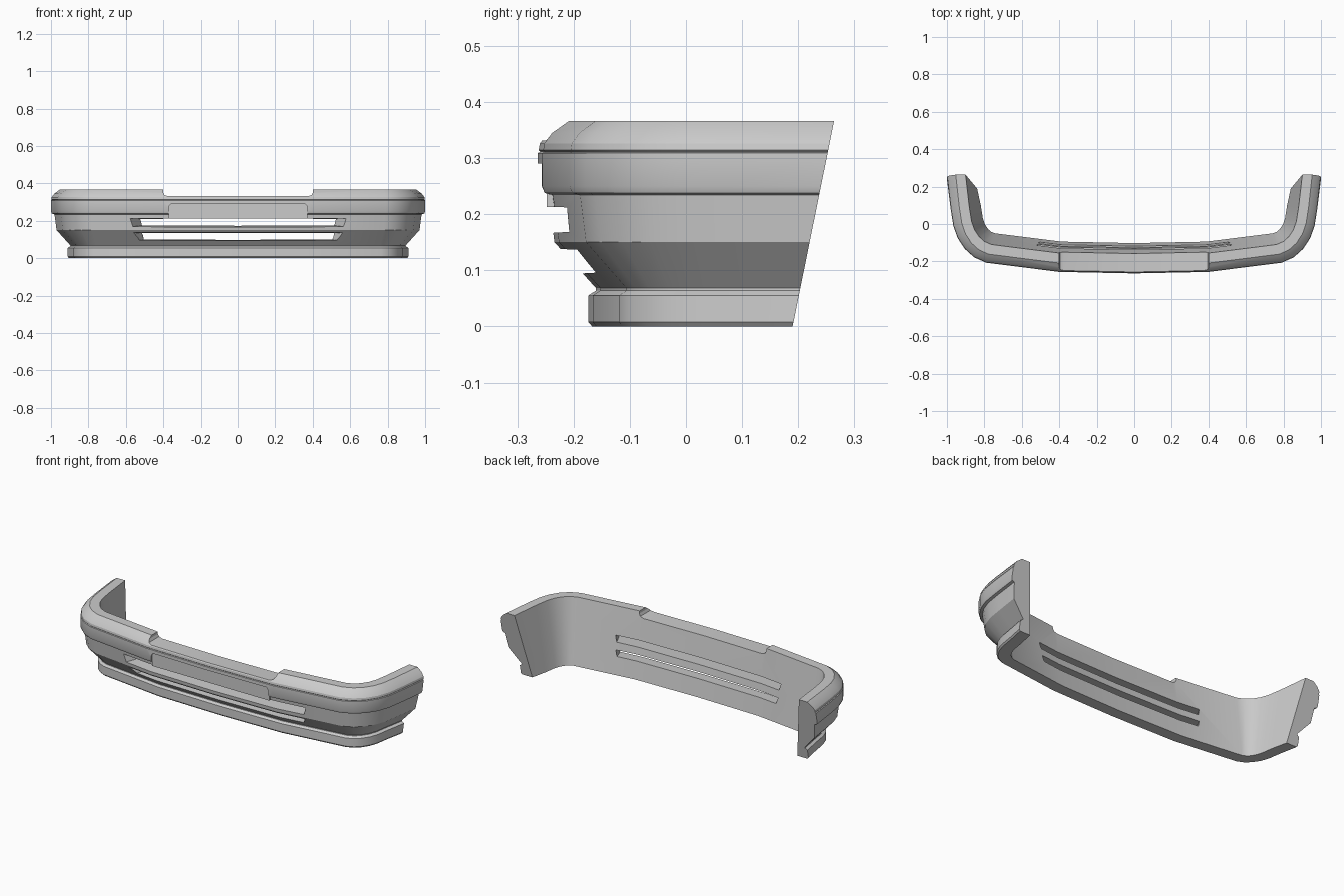
import bpy, bmesh
from mathutils import Vector

if "Cube" in bpy.data.objects:
    bpy.data.objects.remove(bpy.data.objects["Cube"])


def make_object(name, verts, faces):
    mesh = bpy.data.meshes.new(name)
    bm = bmesh.new()
    vs = [bm.verts.new(v) for v in verts]
    for f in faces:
        bm.faces.new([vs[i] for i in f])
    bmesh.ops.recalc_face_normals(bm, faces=bm.faces)
    bm.to_mesh(mesh)
    bm.free()
    ob = bpy.data.objects.new(name, mesh)
    bpy.context.collection.objects.link(ob)
    return ob


def loft(name, rings):
    n, m = len(rings[0]), len(rings)
    faces = [(i * n + j, i * n + (j + 1) % n, (i + 1) * n + (j + 1) % n, (i + 1) * n + j)
             for i in range(m - 1) for j in range(n)]
    faces += [tuple(range(n)), tuple(range((m - 1) * n, m * n))]
    return make_object(name, [v for r in rings for v in r], faces)


def prism(name, outline, y0, y1):
    return loft(name, [[(x, y, z) for x, z in outline] for y in (y0, y1)])


def apply_boolean(target, tool, operation='DIFFERENCE'):
    mod = target.modifiers.new(tool.name, 'BOOLEAN')
    mod.operation, mod.solver, mod.object = operation, 'EXACT', tool
    bpy.context.view_layer.objects.active = target
    bpy.ops.object.modifier_apply(modifier=mod.name)
    tool.hide_render = True
    bpy.data.objects.remove(tool, do_unlink=True)


# Bumper shell: section (inset, height) swept around the plan outline
half = [(0.4, -0.256), (0.79, -0.207), (0.855, -0.178), (0.905, -0.133), (0.943, -0.075),
        (0.966, -0.01), (0.98, 0.08), (1.0, 0.264)]
path = [Vector((-x, y)) for x, y in reversed(half)] + [Vector((0, -0.264))] + [Vector(p) for p in half]
section = [(0.097, 0), (0.09, 0.008), (0.09, 0.055), (0.104, 0.064), (0.104, 0.068), (0.03, 0.15),
           (0.019, 0.234), (0.005, 0.238), (0, 0.25), (0, 0.309), (0.005, 0.311), (0.002, 0.314),
           (0.004, 0.326), (0.018, 0.345), (0.047, 0.366), (0.10, 0.366), (0.162, 0)]
rings = []
last = len(path) - 1
for i, p in enumerate(path):
    a = (p - path[max(i - 1, 0)]) if i else path[1] - p
    b = (path[min(i + 1, last)] - p) if i < last else a
    na, nb = [Vector((-d.y, d.x)).normalized() for d in (a, b)]
    n = (na + nb).normalized()
    n /= n.dot(na)
    ring = []
    for d, z in section:
        q = p + n * d
        # Raked rear ends
        y = 0.19 + 0.202 * z if i in (0, last) else q.y
        ring.append((q.x, y, z))
    rings.append(ring)
bumper = loft('bumper_shell', rings)

# Number plate panel: fill the step under the band, then flatten its face
panel = [(-0.372, 0.205), (0.372, 0.205), (0.372, 0.275), (0.36, 0.29), (-0.36, 0.29), (-0.372, 0.275)]
apply_boolean(bumper, prism('plate_panel', panel, -0.248, -0.19), 'UNION')
apply_boolean(bumper, prism('plate_recess', panel, -0.32, -0.248))

# Lowered top edge in the middle
notch = [(-0.402, 0.45), (-0.402, 0.352), (-0.395, 0.338), (-0.375, 0.331),
         (0.375, 0.331), (0.395, 0.338), (0.402, 0.352), (0.402, 0.45)]
apply_boolean(bumper, prism('top_notch', notch, -0.4, 0.0))

# Two air intakes, narrowing towards the back
for name, front, back in (
        ('upper_intake', (0.625, 0.61, 0.214, 0.163), (0.49, 0.485, 0.209, 0.178)),
        ('lower_intake', (0.61, 0.585, 0.141, 0.088), (0.49, 0.485, 0.131, 0.102))):
    ends = []
    for (wt, wb, zt, zb), y in ((front, -0.30), (back, -0.05)):
        ends.append([(-wt, y, zt), (wt, y, zt), (wb, y, zb), (-wb, y, zb)])
    apply_boolean(bumper, loft(name, ends))

# Smooth shading with sharp edges
bpy.ops.object.select_all(action='DESELECT')
bumper.select_set(True)
bpy.context.view_layer.objects.active = bumper
bpy.ops.object.shade_smooth_by_angle(angle=0.42)
